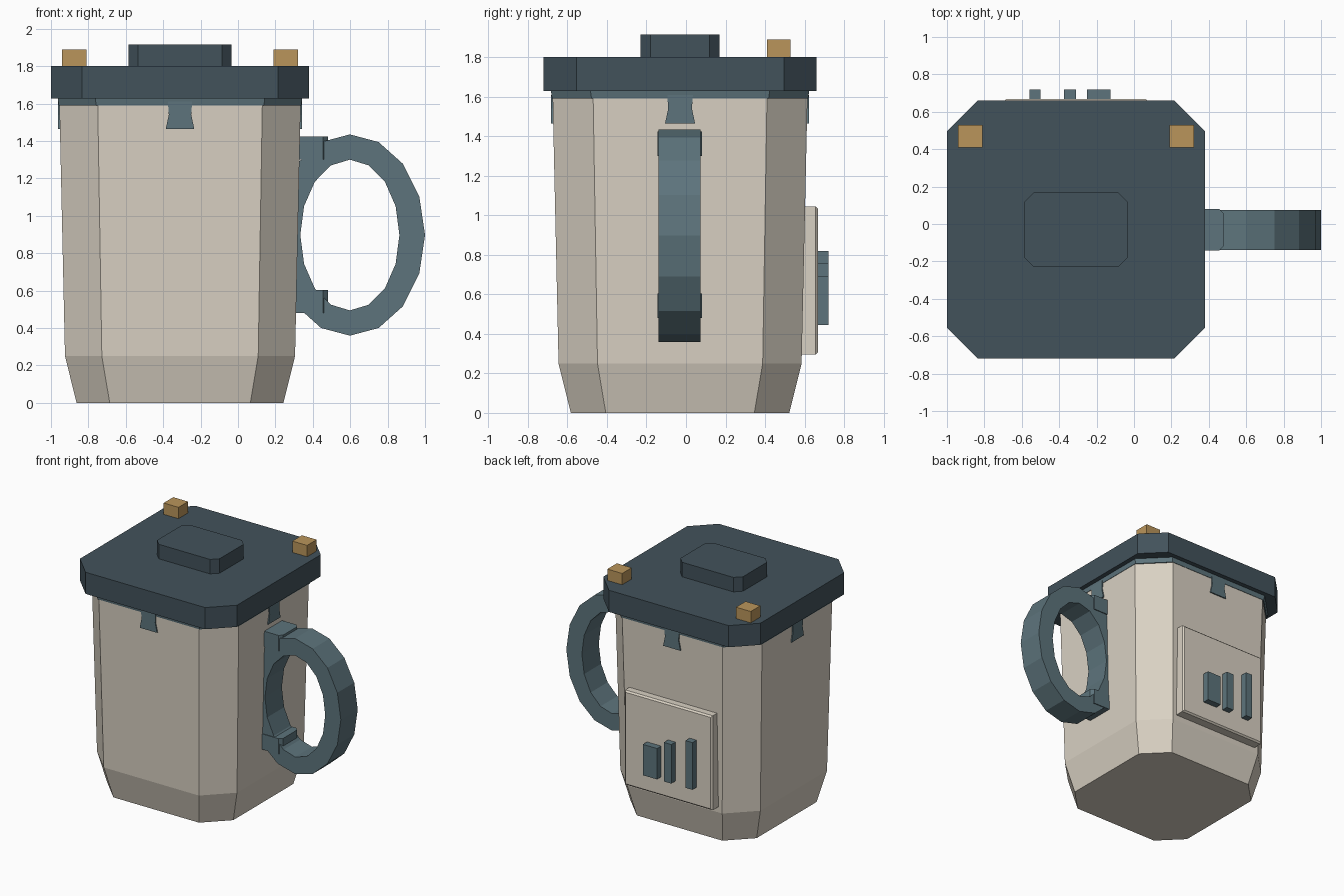
import bpy, bmesh, math
from mathutils import Matrix, Vector

if "Cube" in bpy.data.objects:
    bpy.data.objects.remove(bpy.data.objects["Cube"])

CX, CY = -0.31, -0.03  # centre of the mug body


def material(name, r, g, b):
    m = bpy.data.materials.new(name)
    lin = [((c / 255 + 0.055) / 1.055) ** 2.4 for c in (r, g, b)]
    m.diffuse_color = (*lin, 1)
    m.use_nodes = True
    m.node_tree.nodes["Principled BSDF"].inputs["Base Color"].default_value = m.diffuse_color
    return m


CREAM = material("cream", 217, 209, 195)
SLATE = material("dark slate", 66, 82, 91)
TEAL = material("grey teal", 93, 116, 124)
GOLD = material("brass", 186, 149, 91)


def finish(name, bm, mat):
    bmesh.ops.recalc_face_normals(bm, faces=bm.faces)
    mesh = bpy.data.meshes.new(name)
    bm.to_mesh(mesh)
    bm.free()
    mesh.materials.append(mat)
    ob = bpy.data.objects.new(name, mesh)
    bpy.context.collection.objects.link(ob)
    return ob


def octagon_loft(name, sections, mat):
    """Stack of chamfered rectangles: (z, half x, half y, chamfer)."""
    bm = bmesh.new()
    rings = []
    for z, hx, hy, c in sections:
        pts = [(hx, hy - c), (hx - c, hy), (c - hx, hy), (-hx, hy - c),
               (-hx, c - hy), (c - hx, -hy), (hx - c, -hy), (hx, c - hy)]
        rings.append([bm.verts.new((CX + x, CY + y, z)) for x, y in pts])
    for a, b in zip(rings, rings[1:]):
        for i in range(8):
            j = (i + 1) % 8
            bm.faces.new((a[i], a[j], b[j], b[i]))
    bm.faces.new(rings[0])
    bm.faces.new(rings[-1])
    return finish(name, bm, mat)


def prism(name, pts, direction, mat, matrix=Matrix()):
    """Polygon swept along a direction."""
    bm = bmesh.new()
    a = [bm.verts.new(p) for p in pts]
    b = [bm.verts.new(Vector(p) + Vector(direction)) for p in pts]
    bm.faces.new(a)
    bm.faces.new(b)
    n = len(pts)
    for i in range(n):
        j = (i + 1) % n
        bm.faces.new((a[i], a[j], b[j], b[i]))
    bm.transform(matrix)
    return finish(name, bm, mat)


def box(name, x0, x1, y0, y1, z0, z1, mat):
    return prism(name, [(x0, y0, z0), (x1, y0, z0), (x1, y1, z0), (x0, y1, z0)],
                 (0, 0, z1 - z0), mat)


# Body, collar, lid and lid knob
octagon_loft("body", [(0, 0.553, 0.553, 0.177), (0.25, 0.615, 0.615, 0.197),
                      (1.6, 0.645, 0.645, 0.205)], CREAM)
octagon_loft("collar", [(1.59, 0.648, 0.648, 0.2), (1.64, 0.655, 0.655, 0.2)], TEAL)
octagon_loft("lid", [(1.628, 0.69, 0.69, 0.165), (1.80, 0.69, 0.69, 0.165)], SLATE)
octagon_loft("lid_knob", [(1.79, 0.275, 0.2, 0.05), (1.915, 0.275, 0.2, 0.05)], SLATE)

# Flared clips below the collar, one per side
clip = [(-0.065, -0.652, 1.61), (-0.06, -0.652, 1.54), (-0.076, -0.652, 1.465),
        (0.076, -0.652, 1.465), (0.06, -0.652, 1.54), (0.065, -0.652, 1.61)]
for k, side in enumerate(("front", "right", "back", "left")):
    prism(side + "_clip", clip, (0, 0.05, 0), TEAL,
          Matrix.Translation((CX, CY, 0)) @ Matrix.Rotation(k * math.pi / 2, 4, 'Z'))

# Brass pegs at the back of the lid
for side, x in (("left", -0.875), ("right", 0.255)):
    box(side + "_peg", x - 0.065, x + 0.065, 0.41, 0.53, 1.79, 1.89, GOLD)

# Handle: sixteen-sided oval ring with a flat section
bm = bmesh.new()
N = 16
loops = []
for i in range(N):
    t = math.tau * i / N
    c, s = math.cos(t), math.sin(t)
    loops.append([bm.verts.new((0.598 + rx * c, y, 0.897 + rz * s))
                  for rx, rz, y in ((0.402, 0.538, CY - 0.108), (0.402, 0.538, CY + 0.104),
                                    (0.265, 0.403, CY + 0.104), (0.265, 0.403, CY - 0.108))])
for i in range(N):
    a, b = loops[i], loops[(i + 1) % N]
    for j in range(4):
        k = (j + 1) % 4
        bm.faces.new((a[j], a[k], b[k], b[j]))
finish("handle_ring", bm, TEAL)

# Chamfered blocks joining the handle to the body
for name, z in (("upper", 1.3), ("lower", 0.48)):
    y0, y1, c = CY - 0.113, CY + 0.111, 0.025
    prism(name + "_handle_mount",
          [(0.27, y0, z), (0.48 - c, y0, z), (0.48, y0 + c, z),
           (0.48, y1 - c, z), (0.48 - c, y1, z), (0.27, y1, z)],
          (0, 0, 0.123), TEAL)

# Back panel with bevelled outer rim
panel = box("back_panel", CX - 0.385, CX + 0.385, 0.55, 0.668, 0.295, 1.045, CREAM)
bm = bmesh.new()
bm.from_mesh(panel.data)
rim = [e for e in bm.edges if all(v.co.y > 0.66 for v in e.verts)]
bmesh.ops.bevel(bm, geom=rim, offset=0.012, segments=1, affect='EDGES')
bm.to_mesh(panel.data)
bm.free()

# Three raised bars on the panel
for name, x0, x1, top in (("tall", -0.56, -0.50, 0.82), ("middle", -0.375, -0.31, 0.755),
                          ("wide", -0.25, -0.125, 0.69)):
    box(name + "_bar", x0, x1, 0.65, 0.72, 0.445, top, TEAL)
